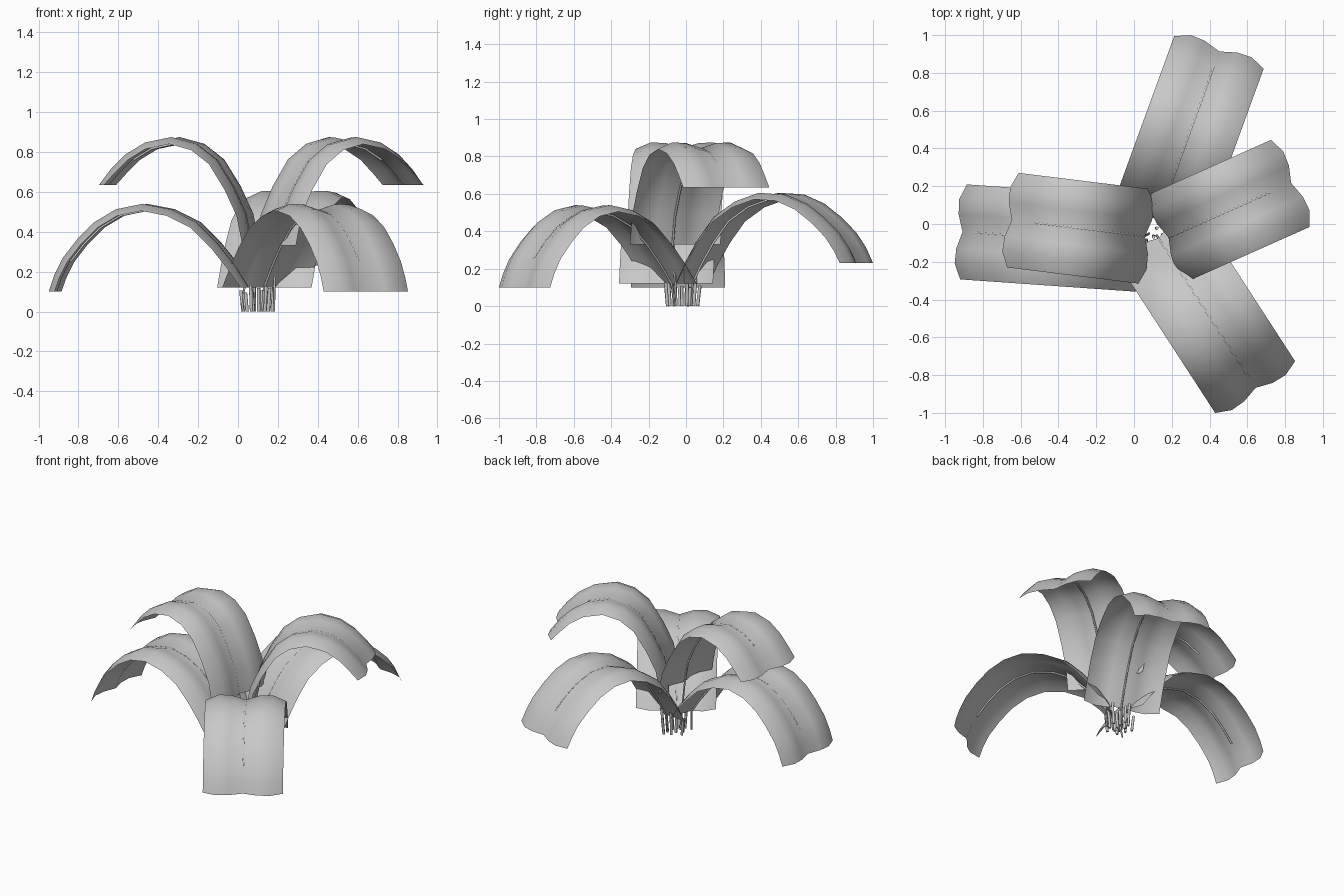
import bpy, math, random
from mathutils import Vector, Matrix

cube = bpy.data.objects.get("Cube")
if cube:
    bpy.data.objects.remove(cube, do_unlink=True)

grey = bpy.data.materials.new("plain grey")
grey.use_nodes = True
colour = (0.58, 0.58, 0.58, 1)
grey.diffuse_color = colour
grey.node_tree.nodes["Principled BSDF"].inputs["Base Color"].default_value = colour

# Side profiles of the leaves: distance from base, height
LOW = [(0, .12), (.07, .22), (.15, .32), (.25, .42), (.37, .48), (.5, .505),
       (.62, .48), (.72, .42), (.8, .34), (.87, .25), (.91, .17), (.935, .1)]
HIGH = [(0, .33), (.03, .48), (.09, .61), (.17, .74), (.26, .81), (.37, .84),
        (.49, .815), (.58, .76), (.65, .69), (.7, .635)]
# Cross-section: position across, lift along the normal
SECTION = [(-.252, 0), (-.17, .035), (-.09, .032), (0, .005),
           (.09, .032), (.17, .035), (.252, 0)]


def tube(name, points, radius):
    curve = bpy.data.curves.new(name, "CURVE")
    curve.dimensions = "3D"
    curve.bevel_depth = radius
    curve.bevel_resolution = 1
    curve.use_fill_caps = True
    spline = curve.splines.new("POLY")
    spline.points.add(len(points) - 1)
    for target, p in zip(spline.points, points):
        target.co = (*p, 1)
    curve.materials.append(grey)
    obj = bpy.data.objects.new(name, curve)
    bpy.context.collection.objects.link(obj)


def leaf(name, profile, base, heading, root, pitch=0):
    """Sweep the cross-section along the profile, then add its stem and midrib."""
    pivot = Vector((0, 0, profile[0][1]))
    tilt = Matrix.Rotation(-math.radians(pitch), 3, "Y")
    turn = Matrix.Rotation(math.radians(heading), 3, "Z")
    path = [tilt @ (Vector((r, 0, z)) - pivot) + pivot for r, z in profile]
    place = lambda p: turn @ p + Vector((*base, 0))
    verts, rib = [], []
    for i, p in enumerate(path):
        along = (path[min(i + 1, len(path) - 1)] - path[max(i - 1, 0)]).normalized()
        normal = Vector((-along.z, 0, along.x))
        # the two cut ends stay level
        if i in (0, len(path) - 1):
            normal = Vector((math.copysign(1, normal.x), 0, 0))
        verts += [place(p + normal * lift + Vector((0, side, 0))) for side, lift in SECTION]
        rib.append(place(p + normal * .002))
    n = len(SECTION)
    faces = [(a, a + n, a + n + 1, a + 1)
             for i in range(len(path) - 1) for a in range(i * n, i * n + n - 1)]
    mesh = bpy.data.meshes.new(name)
    mesh.from_pydata(verts, [], faces)
    mesh.flip_normals()
    mesh.materials.append(grey)
    mesh.shade_smooth()
    bpy.context.collection.objects.link(bpy.data.objects.new(name, mesh))
    tube(name + "_stem", [Vector((*root, 0))] + rib[:-2], .006)


leaf("upper_right_leaf", HIGH, (.053, -.065), 173, (.08, -.05))
leaf("upper_left_leaf", HIGH, (.188, -.07), 24, (.18, -.05))
leaf("lower_right_leaf", LOW, (.03, -.107), 176, (.02, -.09))
leaf("lower_front_leaf", LOW, (.132, -.079), -57, (.12, -.06))
leaf("lower_back_leaf", LOW, (.132, .036), 70, (.12, .03), pitch=8)

# Cut stalks clustered at the root, fanning slightly outwards
random.seed(4)
for i in range(12):
    angle = i * 2.4
    reach = .09 * math.sqrt((i + .5) / 12)
    out = Vector((math.cos(angle), math.sin(angle), 0)) * reach
    foot = Vector((.1, -.022, 0)) + out
    tube(f"stalk_{i + 1}",
         [foot, foot + out * .15 + Vector((0, 0, random.uniform(.09, .16)))], .009)
